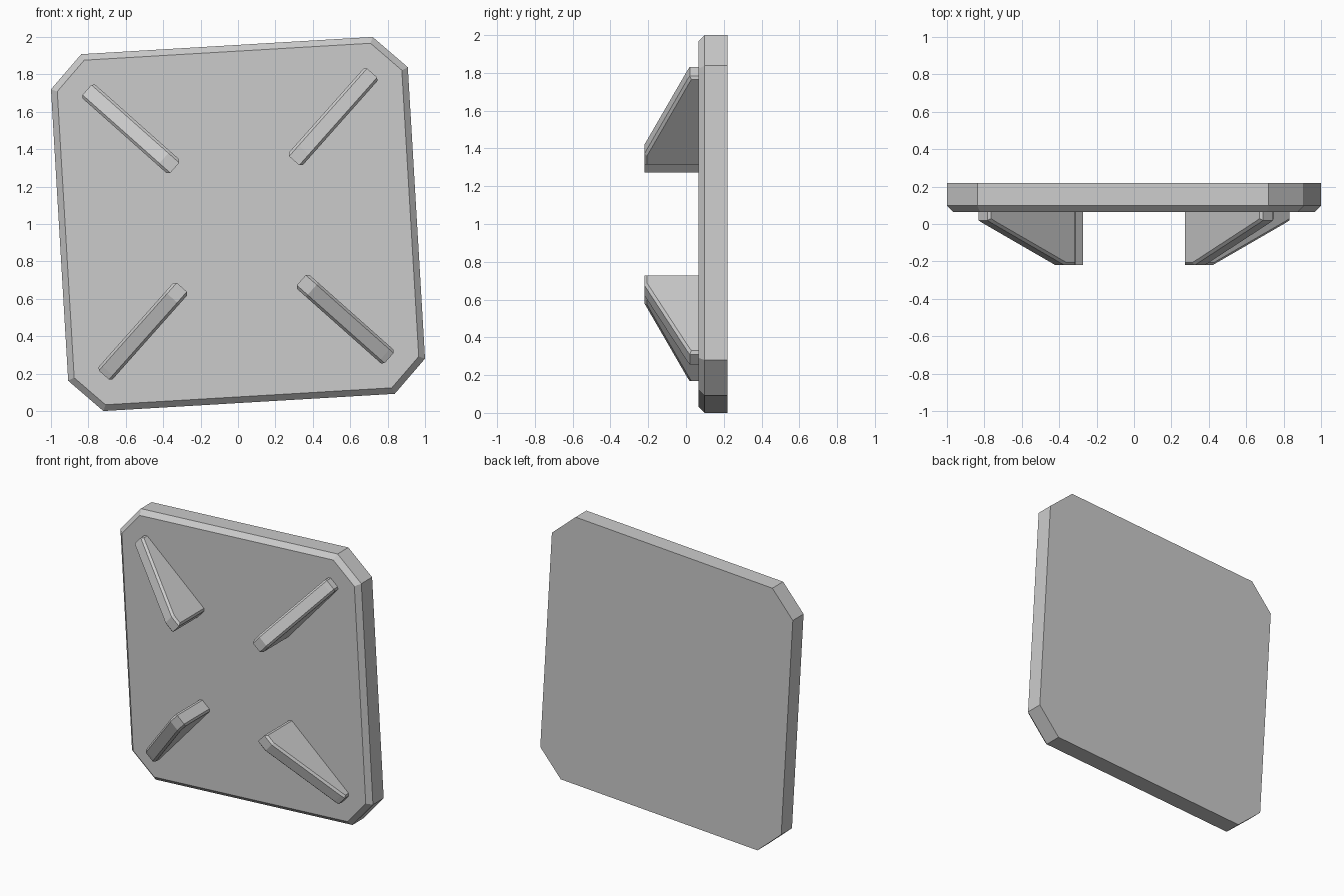
import bpy, bmesh
from math import cos, sin, radians, pi
from mathutils import Vector

if "Cube" in bpy.data.objects:
    bpy.data.objects.remove(bpy.data.objects["Cube"])


def make_object(name, bm):
    bmesh.ops.recalc_face_normals(bm, faces=bm.faces[:])
    mesh = bpy.data.meshes.new(name)
    bm.to_mesh(mesh)
    bm.free()
    obj = bpy.data.objects.new(name, mesh)
    bpy.context.collection.objects.link(obj)
    return obj


def prism(points, depth):
    """Extrude a closed outline along a vector."""
    bm = bmesh.new()
    face = bm.faces.new([bm.verts.new(p) for p in points])
    ext = bmesh.ops.extrude_face_region(bm, geom=[face])
    verts = [v for v in ext["geom"] if isinstance(v, bmesh.types.BMVert)]
    bmesh.ops.translate(bm, verts=verts, vec=depth)
    return bm


# Plate: slightly turned square with cut corners and a chamfered front rim
outline = []
for i in range(4):
    a = -i * pi / 2
    for x, z in ((-0.838, 0.908), (0.72, 1.0)):
        outline.append(Vector((x * cos(a) - z * sin(a), 0.22,
                               1 + x * sin(a) + z * cos(a))))
bm = prism(outline, Vector((0, -0.155, 0)))
rim = [e for e in bm.edges if all(v.co.y < 0.1 for v in e.verts)]
bmesh.ops.bevel(bm, geom=rim, offset=0.033, segments=1, affect='EDGES')
make_object("plate", bm)

# Fins: four radial wedges, tall toward the centre, with small edge chamfers
profile = ((0.452, 0.10), (0.452, -0.22), (0.53, -0.22),
           (1.05, 0.005), (1.08, 0.02), (1.08, 0.10))
half = 0.05
for i, label in enumerate(("upper_right", "upper_left", "lower_left", "lower_right")):
    a = radians(48.4 + 90 * i)
    out = Vector((cos(a), 0, sin(a)))
    side = Vector((-sin(a), 0, cos(a)))
    pts = [out * r + Vector((0, y, 1)) - side * half for r, y in profile]
    bm = prism(pts, side * 2 * half)
    edges = [e for e in bm.edges
             if not all(v.co.y > 0.09 for v in e.verts)
             and (abs((e.verts[0].co - e.verts[1].co).normalized().dot(side)) < 0.5)]
    bmesh.ops.bevel(bm, geom=edges, offset=0.014, segments=1, affect='EDGES')
    make_object("fin_" + label, bm)
